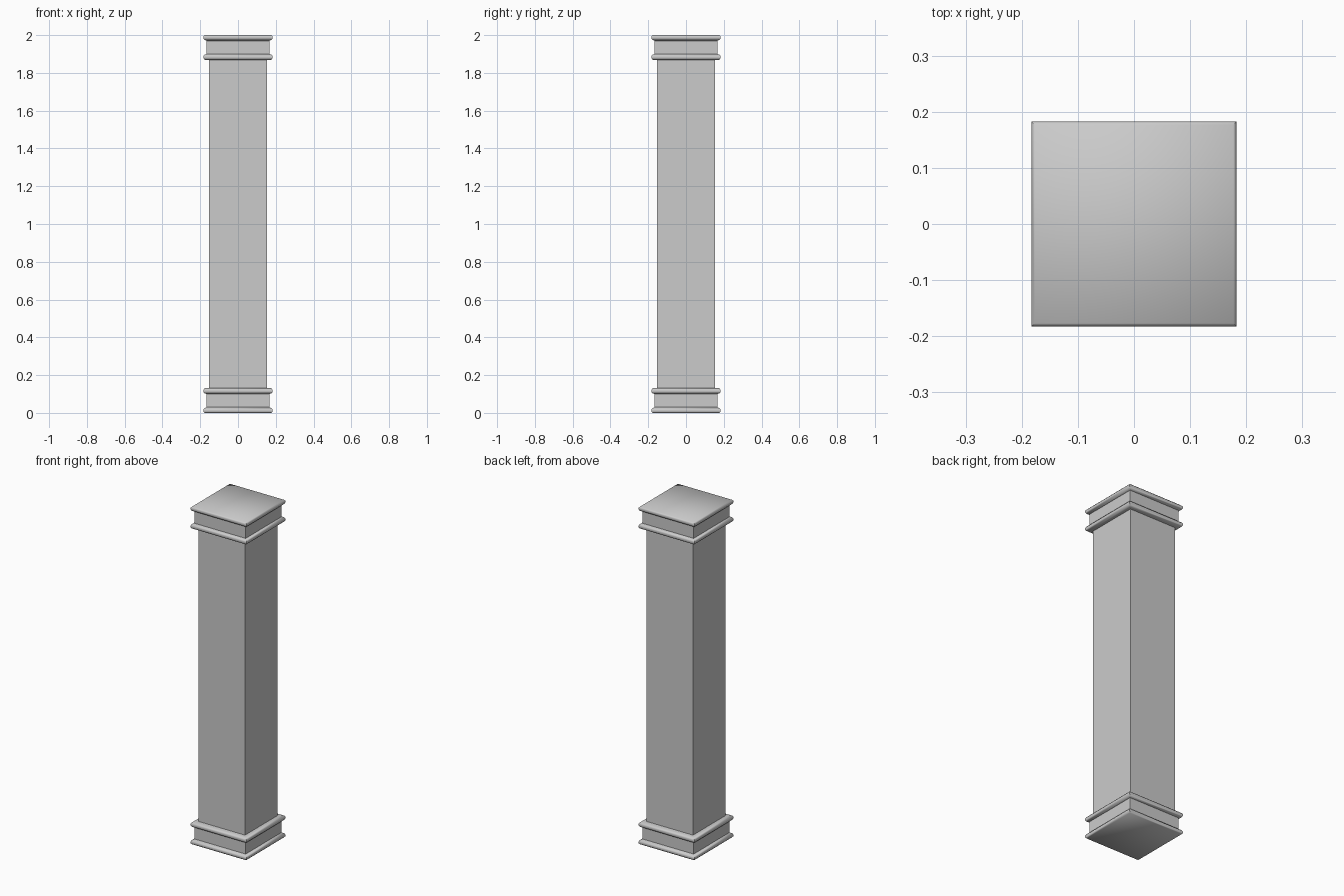
import bpy, bmesh, math

if "Cube" in bpy.data.objects:
    bpy.data.objects.remove(bpy.data.objects["Cube"])

HEIGHT = 2.0
SHAFT, BLOCK, LIP = 0.153, 0.167, 0.183   # half widths


def square_loft(name, profile, smooth=False):
    """Stack mitred square rings from (half width, z) points and cap both ends."""
    bm = bmesh.new()
    rings = [[bm.verts.new((sx * w, sy * w, z))
              for sx, sy in ((-1, -1), (1, -1), (1, 1), (-1, 1))]
             for w, z in profile]
    for low, high in zip(rings, rings[1:]):
        for i in range(4):
            j = (i + 1) % 4
            bm.faces.new((low[i], low[j], high[j], high[i]))
    bm.faces.new(rings[0][::-1])
    bm.faces.new(rings[-1])
    bmesh.ops.recalc_face_normals(bm, faces=bm.faces)
    mesh = bpy.data.meshes.new(name)
    bm.to_mesh(mesh)
    bm.free()
    obj = bpy.data.objects.new(name, mesh)
    bpy.context.collection.objects.link(obj)
    if smooth:
        bpy.ops.object.select_all(action='DESELECT')
        obj.select_set(True)
        bpy.context.view_layer.objects.active = obj
        bpy.ops.object.shade_smooth_by_angle(angle=math.radians(50))


def moulding_profile(z0, z1, inner):
    """Rounded lip, bulging out from the inner half width."""
    h = z1 - z0
    return [(inner, z0), (LIP - 0.005, z0 + 0.12 * h), (LIP, z0 + 0.35 * h),
            (LIP, z0 + 0.65 * h), (LIP - 0.005, z0 + 0.88 * h), (inner, z1)]


# Plain square shaft
square_loft("shaft", [(SHAFT, 0.12), (SHAFT, HEIGHT - 0.12)])

# Base and its mirrored capital
for part, flip in (("base", False), ("capital", True)):
    def place(profile):
        return [(w, HEIGHT - z) for w, z in profile][::-1] if flip else profile

    square_loft(part + "_block", place([(BLOCK, 0.015), (BLOCK, 0.12)]))
    square_loft(part + "_end_moulding",
                place([(LIP - 0.006, 0.0), (LIP, 0.007), (LIP, 0.016),
                       (LIP - 0.004, 0.024), (BLOCK, 0.03)]), True)
    square_loft(part + "_neck_moulding",
                place(moulding_profile(0.1, 0.133, BLOCK)), True)
